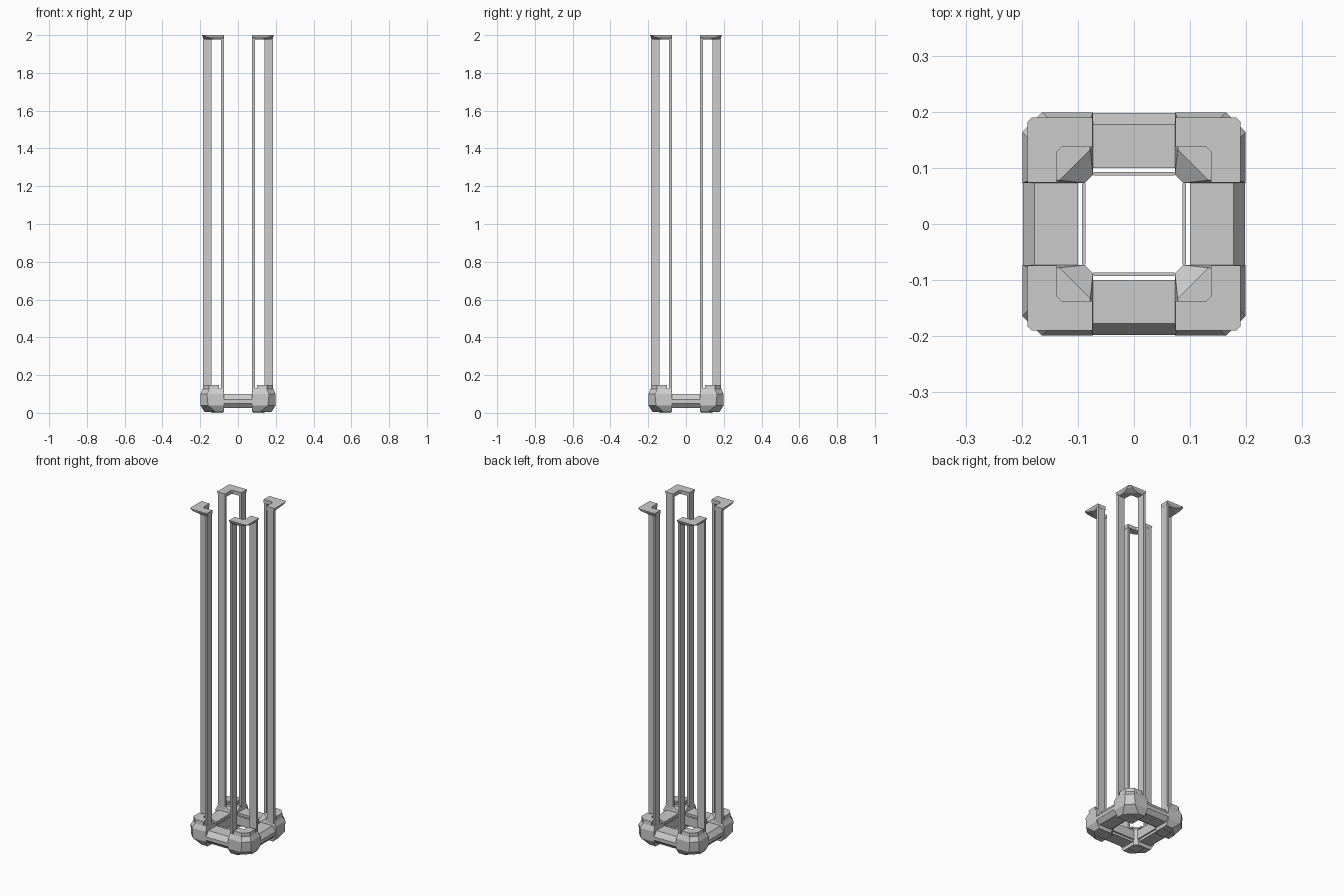
import bpy, bmesh
from math import pi
from mathutils import Matrix

if "Cube" in bpy.data.objects:
    bpy.data.objects.remove(bpy.data.objects["Cube"])


def finish(bm, name, turn):
    bmesh.ops.recalc_face_normals(bm, faces=bm.faces[:])
    bm.transform(Matrix.Rotation(turn * pi / 2, 4, 'Z'))
    mesh = bpy.data.meshes.new(name)
    bm.to_mesh(mesh)
    bm.free()
    bpy.context.collection.objects.link(bpy.data.objects.new(name, mesh))


def loft(name, loops, turn):
    """Join matching closed loops of points and cap both ends."""
    bm = bmesh.new()
    rings = [[bm.verts.new(p) for p in loop] for loop in loops]
    n = len(rings[0])
    for a, b in zip(rings, rings[1:]):
        for i in range(n):
            j = (i + 1) % n
            bm.faces.new((a[i], a[j], b[j], b[i]))
    bm.faces.new(rings[0])
    bm.faces.new(rings[-1])
    finish(bm, name, turn)


def box(name, x0, x1, y0, y1, z0, z1, turn):
    loft(name, [[(x0, y0, z), (x1, y0, z), (x1, y1, z), (x0, y1, z)]
                for z in (z0, z1)], turn)


def angle_loop(z, end, outer, cut, inner=0.137, fillet=0.008):
    """L-shaped outline with a clipped outer corner."""
    pts = [(end, outer), (outer - cut, outer), (outer, outer - cut), (outer, end),
           (inner, end), (inner, inner - fillet), (inner - fillet, inner), (end, inner)]
    return [(x, y, z) for x, y in pts]


def corner_loop(z, inner, outer, cut, inner_cut):
    """Square outline clipped at the inner and outer corners."""
    pts = [(inner, inner + inner_cut), (inner, outer), (outer - cut, outer),
           (outer, outer - cut), (outer, inner), (inner + inner_cut, inner)]
    return [(x, y, z) for x, y in pts]


for t in range(4):
    # Faceted corner foot
    loft("corner_foot", [
        corner_loop(0.005, 0.075, 0.178, 0.06, 0.02),
        corner_loop(0.04, 0.073, 0.199, 0.04, 0.015),
        corner_loop(0.10, 0.073, 0.199, 0.035, 0.015),
        corner_loop(0.128, 0.078, 0.186, 0.035, 0.055)], t)
    # Small pad under the foot
    box("foot_pad", 0.08, 0.14, 0.08, 0.14, 0, 0.005, t)
    # Angled collar on the foot
    loft("foot_collar", [angle_loop(0.126, 0.10, 0.187, 0.035),
                         angle_loop(0.148, 0.10, 0.185, 0.03)], t)
    # Pair of tall flat posts
    box("post_a", 0.075, 0.09, 0.14, 0.184, 0.11, 1.985, t)
    box("post_b", 0.14, 0.184, 0.075, 0.09, 0.11, 1.985, t)
    # Angled cap joining the posts, undercut at its outer corner
    loft("post_cap", [angle_loop(1.978, 0.074, 0.178, 0.05),
                      angle_loop(1.99, 0.074, 0.187, 0.02),
                      angle_loop(2.0, 0.074, 0.19, 0.008)], t)
    # Bevelled base rail between feet
    rail = [(0.10, 0.10), (0.177, 0.10), (0.198, 0.07),
            (0.198, 0.05), (0.177, 0.026), (0.10, 0.026)]
    loft("base_rail", [[(x, y, z) for y, z in rail] for x in (-0.08, 0.08)], t)
    # Thin strip inside the rail
    box("inner_strip", -0.072, 0.072, 0.086, 0.093, 0.035, 0.09, t)
